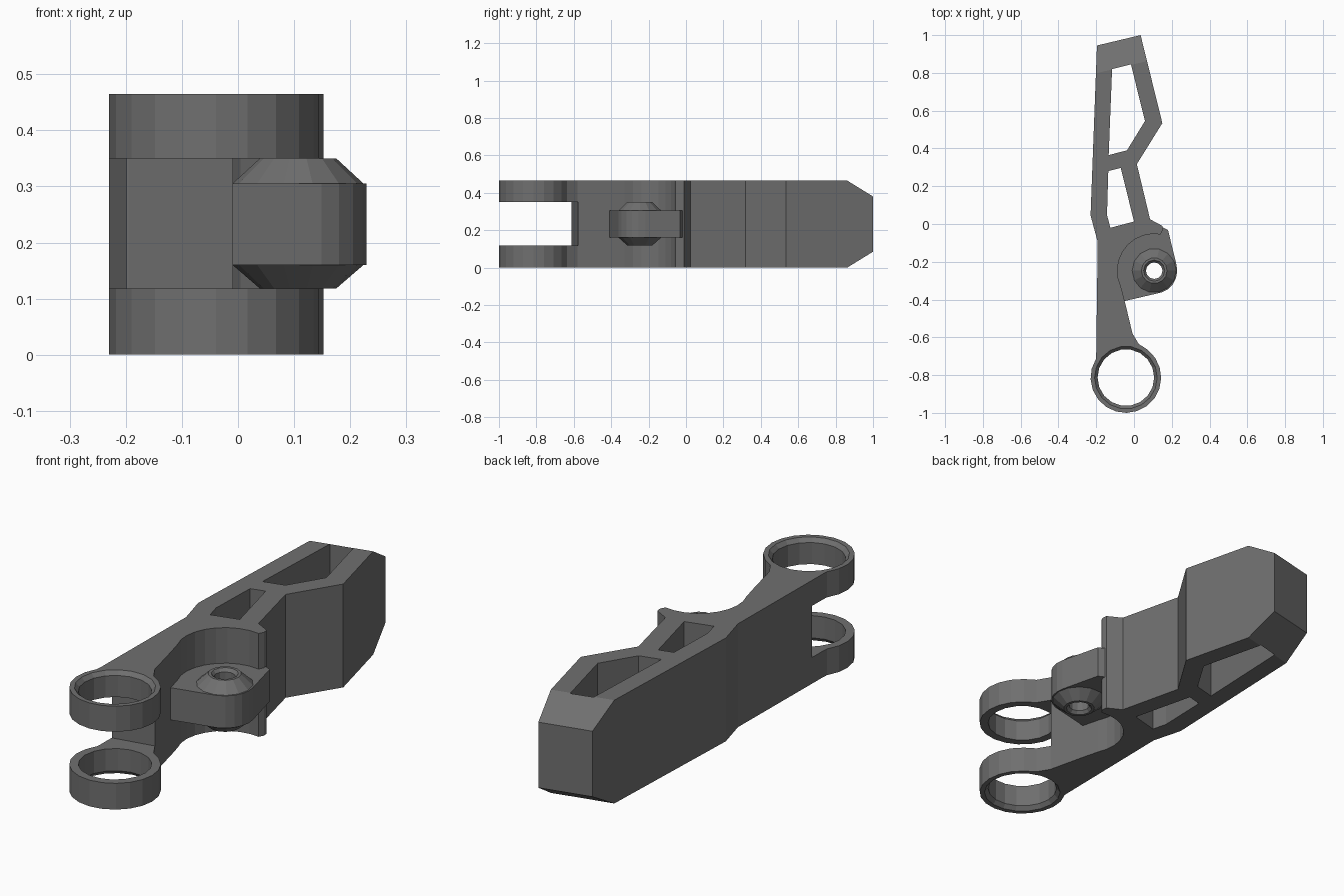
import bpy, bmesh
from math import cos, sin, radians, pi
from mathutils import Vector

if "Cube" in bpy.data.objects:
    bpy.data.objects.remove(bpy.data.objects["Cube"])

H = 0.465
RING = (-0.043, -0.813)
BOSS = (0.107, -0.247)


def arc(c, r, a0, a1, n):
    return [(c[0] + r * cos(radians(a0 + (a1 - a0) * i / n)),
             c[1] + r * sin(radians(a0 + (a1 - a0) * i / n))) for i in range(n + 1)]


def finish(name, bm):
    bmesh.ops.recalc_face_normals(bm, faces=bm.faces)
    me = bpy.data.meshes.new(name)
    bm.to_mesh(me)
    bm.free()
    ob = bpy.data.objects.new(name, me)
    bpy.context.collection.objects.link(ob)
    return ob


def prism_bm(pts, z0, z1):
    bm = bmesh.new()
    f = bm.faces.new([bm.verts.new((x, y, z0)) for x, y in pts])
    top = bmesh.ops.extrude_face_region(bm, geom=[f])
    verts = [v for v in top['geom'] if isinstance(v, bmesh.types.BMVert)]
    bmesh.ops.translate(bm, verts=verts, vec=(0, 0, z1 - z0))
    bmesh.ops.recalc_face_normals(bm, faces=bm.faces)
    return bm


def prism(name, pts, z0, z1):
    return finish(name, prism_bm(pts, z0, z1))


def lathe(name, c, profile, n):
    bm = bmesh.new()
    rings = [[bm.verts.new((c[0] + r * cos(2 * pi * i / n), c[1] + r * sin(2 * pi * i / n), z))
              for i in range(n)] for z, r in profile]
    for a, b in zip(rings, rings[1:]):
        for i in range(n):
            bm.faces.new((a[i], a[(i + 1) % n], b[(i + 1) % n], b[i]))
    bm.faces.new(rings[0])
    bm.faces.new(rings[-1])
    return finish(name, bm)


def combine(ob, tool, op):
    m = ob.modifiers.new(tool.name, 'BOOLEAN')
    m.operation, m.solver, m.object = op, 'EXACT', tool
    dg = bpy.context.evaluated_depsgraph_get()
    me = bpy.data.meshes.new_from_object(ob.evaluated_get(dg))
    ob.modifiers.clear()
    ob.data = me
    bpy.data.objects.remove(tool)


# Lever body outline, seen from above, with the ring end and boss recess
outline = [(-0.196, 0.945), (0.035, 1.0), (0.15, 0.534), (0.015, 0.317), (0.085, 0.025),
           (0.15, -0.01), (0.152, -0.033)]
outline += arc(BOSS, 0.195, 80, 205, 9)
outline += [(-0.05, -0.405), (-0.008, -0.58), (0.025, -0.635)]
outline += arc(RING, 0.187, 52, -212, 15)
outline += [(-0.2, -0.69), (-0.192, -0.095), (-0.23, 0.045)]
bm = prism_bm(outline, 0, H)

# Sloped faces at the far end, above and below
for z, s in ((H - 0.085, 1), (0.085, -1)):
    geom = bm.verts[:] + bm.edges[:] + bm.faces[:]
    bmesh.ops.bisect_plane(bm, geom=geom, plane_co=(0.035, 1.0, z), clear_outer=True,
                           plane_no=Vector((-0.232 * 0.085, 0.973 * 0.085, s * 0.142)).normalized())
    bmesh.ops.holes_fill(bm, edges=[e for e in bm.edges if e.is_boundary], sides=0)
body = finish("lever_arm", bm)

# Two lightening windows through the body
windows = [
    [(-0.116, 0.82), (-0.016, 0.845), (0.058, 0.545), (-0.037, 0.39), (-0.134, 0.365)],
    [(-0.136, 0.28), (-0.07, 0.297), (0.0, 0.013), (-0.125, -0.02), (-0.143, 0.048)],
]
for i, w in enumerate(windows):
    combine(body, prism(f"window_cut_{i}", w, -0.1, H + 0.1), 'DIFFERENCE')

# Fork slot between the two rings
slot = [(-0.4, -1.2), (0.4, -1.2), (0.4, -0.575), (0.0, -0.575), (-0.195, -0.613), (-0.4, -0.613)]
combine(body, prism("slot_cut", slot, 0.118, 0.35), 'DIFFERENCE')

# Ring bore with chamfered outer rims
bore = [(-0.02, 0.166), (0, 0.166), (0.018, 0.15)]
bore += [(H - z, r) for z, r in reversed(bore)]
combine(body, lathe("bore_cut", RING, bore, 18), 'DIFFERENCE')

# Side lug
lug = [(0.145, -0.015), (0.18, -0.032)] + arc(BOSS, 0.122, 14, -70, 5)
lug += [(-0.05, -0.408), (-0.12, -0.3), (-0.08, -0.1), (0.05, -0.03)]
combine(body, prism("lug", lug, 0.16, 0.305), 'UNION')

# Tapered bosses on both faces of the lug
cone = [(0.118, 0.068), (0.162, 0.119), (0.2, 0.07), (0.265, 0.07), (0.303, 0.119), (0.35, 0.068)]
combine(body, lathe("boss", BOSS, cone, 14), 'UNION')

# Bolt hole with countersunk rims
hole = [(0.1, 0.056), (0.118, 0.056), (0.132, 0.044), (0.336, 0.044), (0.35, 0.056), (0.37, 0.056)]
combine(body, lathe("hole_cut", BOSS, hole, 12), 'DIFFERENCE')

# Dark grey finish
mat = bpy.data.materials.new("dark_grey")
mat.diffuse_color = (0.16, 0.16, 0.16, 1)
mat.use_nodes = True
mat.node_tree.nodes["Principled BSDF"].inputs["Base Color"].default_value = mat.diffuse_color
body.data.materials.clear()
body.data.materials.append(mat)
for p in body.data.polygons:
    p.use_smooth = False
    p.material_index = 0
